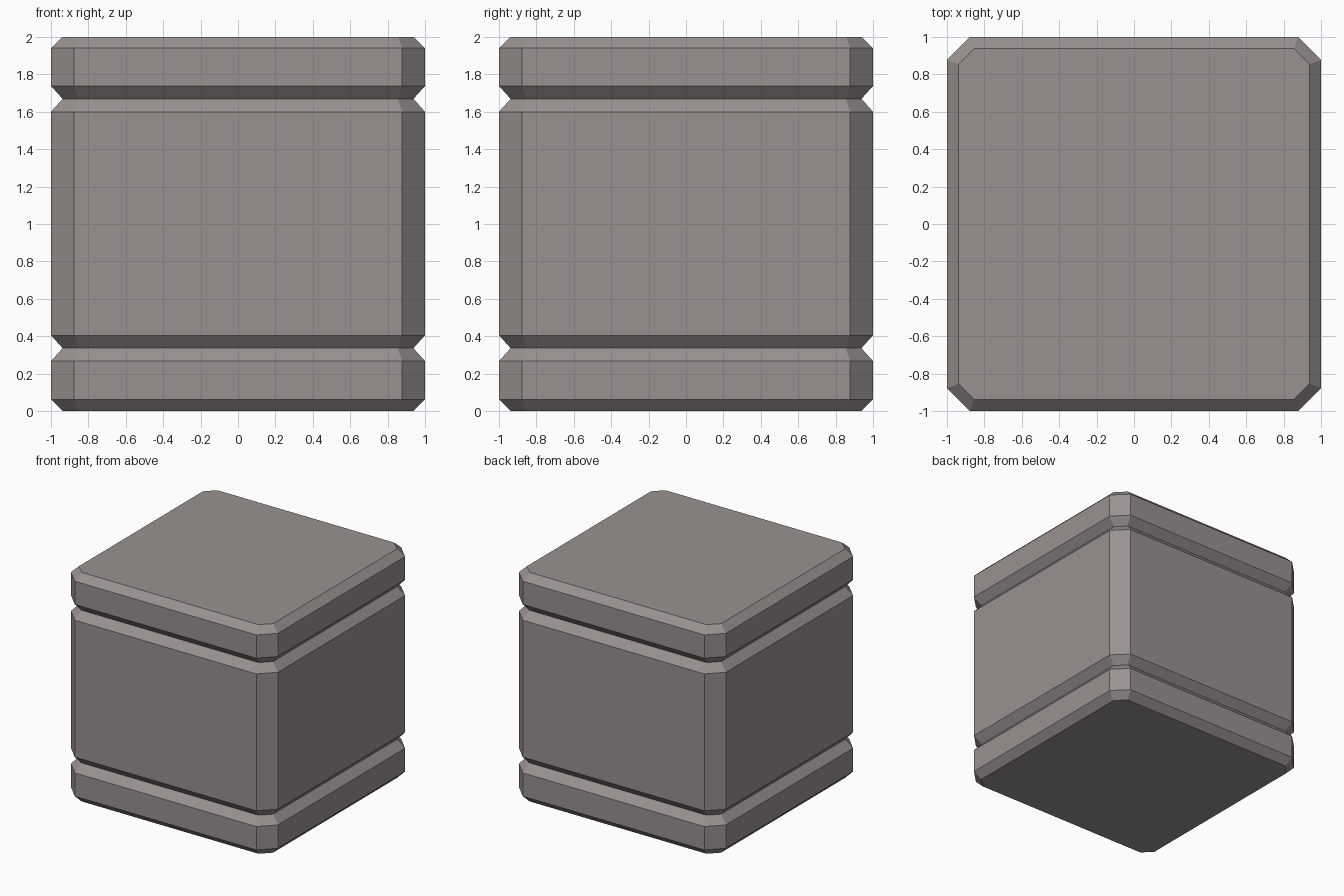
import bpy, bmesh

if "Cube" in bpy.data.objects:
    bpy.data.objects.remove(bpy.data.objects["Cube"])

# Stone block: stacked chamfered-square rings (z, half width, flat-side half length)
FULL, INSET = (1.0, 0.877), (0.938, 0.855)
levels = [(0, INSET), (0.063, FULL), (0.267, FULL), (0.336, INSET), (0.405, FULL),
          (1.60, FULL), (1.669, INSET), (1.738, FULL), (1.94, FULL), (2.0, INSET)]


def ring(bm, z, size):
    h, c = size
    pts = [(c, -h), (h, -c), (h, c), (c, h), (-c, h), (-h, c), (-h, -c), (-c, -h)]
    return [bm.verts.new((x, y, z)) for x, y in pts]


bm = bmesh.new()
rings = [ring(bm, z, s) for z, s in levels]
for a, b in zip(rings, rings[1:]):
    for i in range(8):
        j = (i + 1) % 8
        bm.faces.new((a[i], a[j], b[j], b[i]))
bm.faces.new(rings[0][::-1])
bm.faces.new(rings[-1])
bmesh.ops.recalc_face_normals(bm, faces=bm.faces)

mesh = bpy.data.meshes.new("stone_block")
bm.to_mesh(mesh)
bm.free()

# Single warm grey colour
mat = bpy.data.materials.new("warm grey stone")
mat.diffuse_color = (0.32, 0.285, 0.28, 1)
mat.use_nodes = True
mat.node_tree.nodes["Principled BSDF"].inputs["Base Color"].default_value = mat.diffuse_color
mesh.materials.append(mat)
bpy.context.collection.objects.link(bpy.data.objects.new("stone_block", mesh))
